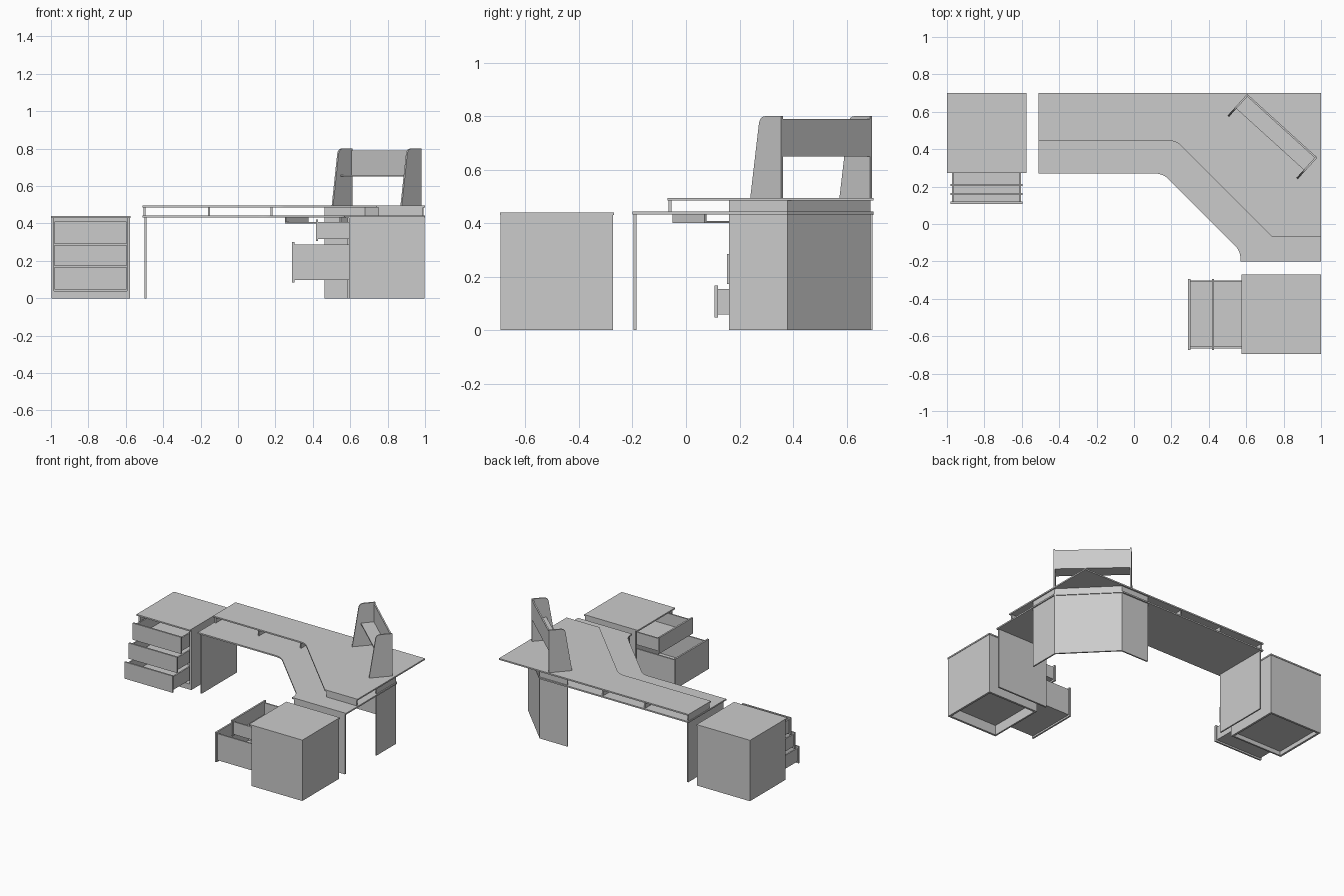
import bpy, math
from mathutils import Vector, Matrix

if "Cube" in bpy.data.objects:
    bpy.data.objects.remove(bpy.data.objects["Cube"])


def mesh_object(name, verts, faces, matrix=None):
    me = bpy.data.meshes.new(name)
    me.from_pydata(verts, [], faces)
    if matrix:
        me.transform(matrix)
    ob = bpy.data.objects.new(name, me)
    bpy.context.collection.objects.link(ob)
    return ob


def prism(name, pts, z0, z1, matrix=None):
    """Extrude a counter-clockwise outline from z0 to z1."""
    n = len(pts)
    verts = [(x, y, z) for z in (z0, z1) for x, y in pts]
    faces = [tuple(reversed(range(n))), tuple(range(n, 2 * n))]
    faces += [(i, (i + 1) % n, (i + 1) % n + n, i + n) for i in range(n)]
    return mesh_object(name, verts, faces, matrix)


def box(name, x0, x1, y0, y1, z0, z1, matrix=None):
    return prism(name, [(x0, y0), (x1, y0), (x1, y1), (x0, y1)], z0, z1, matrix)


def rounded(pts, cut, steps=6):
    """Round the outline corners listed in cut as {index: tangent length}."""
    out = []
    for i, p in enumerate(pts):
        p = Vector(p)
        if i not in cut:
            out.append(tuple(p))
            continue
        a = p + (Vector(pts[i - 1]) - p).normalized() * cut[i]
        b = p + (Vector(pts[(i + 1) % len(pts)]) - p).normalized() * cut[i]
        for k in range(steps + 1):
            t = k / steps
            out.append(tuple(a * (1 - t) ** 2 + p * 2 * t * (1 - t) + b * t * t))
    return out


def strip(name, a, b, t, z0, z1):
    """Upright panel from a to b, thickened to the left of its direction."""
    a, b = Vector(a), Vector(b)
    d = (b - a).normalized()
    n = Vector((-d.y, d.x)) * t
    return prism(name, [a, b, b + n, a + n], z0, z1)


def cabinet(name, cx, cy, turn, width, base, drawers):
    """Open-front cabinet facing local -y; drawers are (front y, z0, z1)."""
    m = Matrix.Translation((cx, cy, 0)) @ Matrix.Rotation(turn, 4, 'Z')
    h, t = 0.213, 0.015
    box(name + "_top", -h, h, -h, h, 0.43, 0.44, m)
    s, f = h - 0.003, -h + 0.02
    for side, x in (("left", -s), ("right", s - t)):
        box(f"{name}_{side}_side", x, x + t, f, s, 0, 0.43, m)
    box(name + "_back", -s + t, s - t, s - t, s, 0, 0.43, m)
    box(name + "_floor", -s + t, s - t, f, s - t, base - 0.01, base, m)
    box(name + "_plinth", -s + t, s - t, f, f + 0.012, 0, base - 0.01, m)
    w = width / 2
    for i, (y, z0, z1) in enumerate(drawers):
        n = f"{name}_drawer_{i + 1}"
        box(n + "_face", -w, w, y, y + 0.012, z0, z1, m)
        b, y0, y1 = w - 0.008, y + 0.012, y + 0.385
        zb, zt = z0 + 0.012, z1 - 0.012
        box(n + "_bottom", -b, b, y0, y1, zb, zb + 0.008, m)
        box(n + "_back", -b, b, y1 - 0.01, y1, zb + 0.008, zt, m)
        for side, x in (("left", -b), ("right", b - 0.01)):
            box(f"{n}_{side}", x, x + 0.01, y0, y1 - 0.01, zb + 0.008, zt, m)


# Drawer cabinets
cabinet("left_cabinet", -0.7875, 0.487, 0, 0.385, 0.04,
        [(-0.38, 0.047, 0.167), (-0.333, 0.172, 0.285), (-0.285, 0.29, 0.41)])
cabinet("right_cabinet", 0.787, -0.483, -math.pi / 2, 0.38, 0.08,
        [(-0.4975, 0.085, 0.30), (-0.37, 0.305, 0.42)])

# Lower desktop, with its back corner cut off by the diagonal panel
lower = [(-0.51, 0.27), (0.155, 0.27), (0.57, -0.145), (0.57, -0.20), (1, -0.20),
         (1, 0.38), (0.68, 0.70), (-0.51, 0.70)]
prism("lower_desktop", rounded(lower, {1: 0.045, 2: 0.045}), 0.433, 0.443)

# Raised desktop
upper = [(-0.51, 0.445), (0.225, 0.445), (0.74, -0.07), (1, -0.07), (1, 0.70), (-0.51, 0.70)]
prism("raised_desktop", rounded(upper, {1: 0.04}), 0.485, 0.495)

# Dividers between the two desktops
for i, x in enumerate((-0.505, -0.16, 0.175)):
    box(f"riser_divider_{i + 1}", x, x + 0.01, 0.455, 0.69, 0.443, 0.485)
box("riser_end", 0.75, 0.99, -0.065, -0.055, 0.443, 0.485)

# End legs
box("left_leg", -0.5, -0.49, 0.285, 0.69, 0, 0.433)
box("right_leg", 0.585, 0.99, -0.197, -0.185, 0, 0.433)

# Corner panels: side, diagonal and back
corner = [(0.992, 0.16), (0.992, 0.38), (0.682, 0.69), (0.462, 0.69)]
for name, a, b in zip(("side", "diagonal", "back"), corner, corner[1:]):
    strip(f"corner_{name}_panel", a, b, 0.01, 0, 0.433)
    strip(f"corner_{name}_upper_panel", a, b, 0.01, 0.443, 0.485)

# Keyboard tray hung under the diagonal edge
tray = [(0.25, 0.25), (0.55, -0.05), (0.67, 0.07), (0.37, 0.37)]
prism("keyboard_tray", tray, 0.40, 0.409)
strip("tray_right_bracket", tray[1], tray[2], 0.01, 0.409, 0.433)
strip("tray_left_bracket", tray[3], tray[0], 0.01, 0.409, 0.433)

# Corner hutch: local x along its back, local y towards the rear
back = Vector((0.375, -0.34))
length = back.length
hutch = Matrix.Translation((0.605, 0.695, 0)) @ Matrix.Rotation(math.atan2(back.y, back.x), 4, 'Z')
profile = rounded([(-0.155, 0.495), (0, 0.495), (0, 0.80), (-0.107, 0.80)], {3: 0.03})
upright = Matrix(((0, 0, 1, 0), (1, 0, 0, 0), (0, 1, 0, 0), (0, 0, 0, 1)))
for name, x in (("left", 0), ("right", length - 0.01)):
    prism(f"hutch_{name}_side", profile, x, x + 0.01, hutch @ upright)
box("hutch_back", 0.01, length - 0.01, -0.01, 0, 0.65, 0.79, hutch)
box("hutch_shelf", 0.01, length - 0.01, -0.097, -0.01, 0.65, 0.66, hutch)
